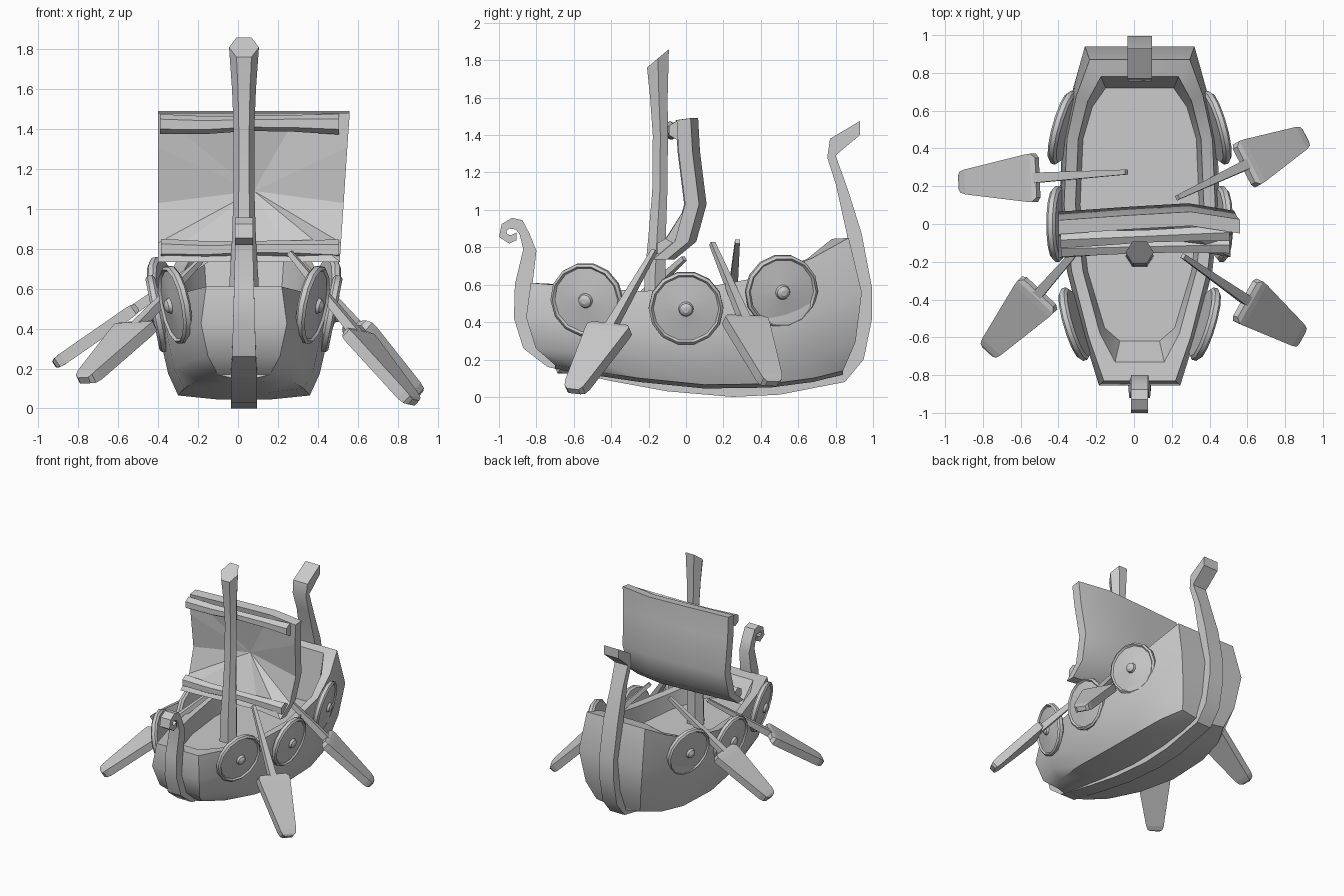
import bpy, bmesh, math
from mathutils import Vector

if "Cube" in bpy.data.objects:
    bpy.data.objects.remove(bpy.data.objects["Cube"])

CX = 0.03  # centre line of the ship


def make(name, verts, faces, smooth=None):
    me = bpy.data.meshes.new(name)
    me.from_pydata([tuple(v) for v in verts], [], faces)
    bm = bmesh.new()
    bm.from_mesh(me)
    bmesh.ops.recalc_face_normals(bm, faces=bm.faces)
    bm.to_mesh(me)
    bm.free()
    ob = bpy.data.objects.new(name, me)
    bpy.context.collection.objects.link(ob)
    if smooth:
        bpy.ops.object.select_all(action='DESELECT')
        bpy.context.view_layer.objects.active = ob
        ob.select_set(True)
        bpy.ops.object.shade_smooth_by_angle(angle=math.radians(smooth))
    return ob


def loft(name, rings, caps=True, smooth=None, extra=()):
    n = len(rings[0])
    verts = [v for r in rings for v in r]
    faces = [(k * n + i, k * n + (i + 1) % n, (k + 1) * n + (i + 1) % n, (k + 1) * n + i)
             for k in range(len(rings) - 1) for i in range(n)]
    if caps:
        last = (len(rings) - 1) * n
        faces += [tuple(range(n)), tuple(range(last, last + n))]
    return make(name, verts, faces + list(extra), smooth)


# hull: closed sections (outer skin, rim, inner wall, deck)
# y rim, y mid, y bottom, z rim, z bottom, half rim, half chine, y inner, y deck
stations = [(-.83, -.855, -.70, .61, .15, .19, .13, -.73, -.62),
            (-.60, -.60, -.55, .59, .125, .27, .23, -.58, -.55),
            (-.25, -.25, -.25, .565, .08, .36, .30, -.25, -.25),
            (.10, .10, .10, .585, .045, .40, .33, .10, .10),
            (.45, .45, .45, .65, .05, .385, .32, .45, .45),
            (.68, .69, .68, .745, .08, .335, .28, .65, .62),
            (.87, .94, .84, .85, .12, .265, .20, .78, .72)]
rings = []
for yr, ym, yb, zr, zb, wr, wc, yi, yd in stations:
    h = zr - zb
    half = [(wr - .085, yd, .44), (wr - .06, yi, zr - .005), (wr, yr, zr),
            (wr + .025, ym, zb + .6 * h), (wc + .05, (ym * 2 + yb) / 3, zb + .24 * h),
            (wc, yb, zb + .02), (wc * .4, yb, zb)]
    rings.append([(CX + x, y, z) for x, y, z in half] +
                 [(CX - x, y, z) for x, y, z in reversed(half)])
n = len(rings[0])
ends = [tuple(o + j for j in (i, i + 1, n - 2 - i, n - 1 - i))
        for o in (0, (len(rings) - 1) * n) for i in range(n // 2 - 1)]
loft("hull", rings, False, 35, ends)

# keel with curled bow stem and bent stern post: outer y z, inner y z, half width
keel = [(-.925, .87, -.905, .88, .045), (-.932, .866, -.905, .838, .045),
        (-.942, .865, -.945, .82, .045), (-.955, .87, -1, .855, .045),
        (-.96, .885, -.985, .925, .045), (-.945, .9, -.93, .957, .045),
        (-.91, .895, -.875, .945, .045), (-.89, .87, -.835, .87, .045),
        (-.87, .79, -.80, .78, .045), (-.915, .6, -.82, .61, .05),
        (-.92, .42, -.82, .42, .055), (-.87, .26, -.77, .30, .06),
        (-.74, .16, -.68, .22, .065), (-.4, .085, -.38, .15, .065),
        (-.1, .03, -.1, .12, .065), (.25, 0, .25, .1, .065),
        (.5, .012, .5, .1, .065), (.85, .08, .78, .18, .065),
        (.95, .2, .86, .27, .065), (.995, .42, .9, .42, .065),
        (.995, .58, .9, .6, .065), (.94, .87, .86, .87, .065),
        (.865, 1.11, .80, 1.14, .055), (.80, 1.29, .755, 1.28, .06),
        (.81, 1.30, .77, 1.38, .065), (.93, 1.40, .93, 1.475, .065)]
loft("keel", [[(CX - w, a, b), (CX + w, a, b), (CX + w, c, d), (CX - w, c, d)]
              for a, b, c, d, w in keel], smooth=30)


# six-sided mast with slanted top
def hexagon(r, s=1.0):
    return [(r * math.cos(math.pi * i / 3), s * r * math.sin(math.pi * i / 3)) for i in range(6)]


mast = [(.43, -.17, .075, 0), (.65, -.165, .072, 0), (.85, -.155, .06, 0), (1.1, -.14, .052, 0),
        (1.4, -.137, .052, 0), (1.6, -.145, .06, 0), (1.81, -.15, .075, .75)]
loft("mast", [[(CX + x, y0 + y * .9, z + y * t) for x, y in hexagon(r)]
              for z, y0, r, t in mast], smooth=35)


# yards
def yard(name, a, b):
    a, b = Vector(a), Vector(b)
    rr = []
    for t, r, dz in ((0, .05, 0), (.25, .045, -.005), (.5, .038, .004), (.75, .042, .004), (1, .052, 0)):
        c = a.lerp(b, t)
        rr.append([(c.x, c.y + u, c.z + v + dz) for v, u in hexagon(r)])
    loft(name, rr, smooth=35)


yard("upper_yard", (-.39, -.085, 1.425), (.505, -.045, 1.425))
yard("lower_yard", (-.385, -.13, .80), (.505, -.11, .795))

# sail: smooth back surface, faceted fan on the front
cols = [(-.4, -.4, -.045), (-.05, -.05, -.02), (.3, .28, 0), (.56, .51, -.04)]
rows = [(1.49, .065), (1.31, .075), (1.03, .11), (.83, .055), (.735, -.06)]
back, front = [], []
for j, (z, y) in enumerate(rows):
    for xt, xb, dy in cols:
        x = xt + (xb - xt) * (1.49 - z) / .755
        back.append((x, y + dy, z))
        front.append((x, y + dy - .075, z - (.01 if j == 0 else 0)))
C, R = len(cols), len(rows)
loop = ([i for i in range(C)] + [j * C + C - 1 for j in range(1, R)] +
        [(R - 1) * C + i for i in range(C - 2, -1, -1)] + [j * C for j in range(R - 2, 0, -1)])
faces = [(j * C + i, j * C + i + 1, (j + 1) * C + i + 1, (j + 1) * C + i)
         for j in range(R - 1) for i in range(C - 1)]
nb = len(faces)
used = back + [front[i] for i in loop] + [(.08, .045, 1.09)]
L, o = len(loop), len(back)
for k in range(L):
    m = (k + 1) % L
    faces += [(loop[k], loop[m], o + m, o + k), (o + k, o + m, o + L)]
sail = make("sail", used, faces)
for p in sail.data.polygons[:nb]:
    p.use_smooth = True

# round shields, mirrored across the centre line
prof = [(.03, -.025), (.185, -.025), (.2, -.012), (.2, .012), (.186, .024), (.175, .012),
        (.04, .028), (.034, .045), (.015, .056)]
S = 14
for pos, y, z, x, ny in (("front", -.53, .52, .345, -.3), ("middle", 0, .475, .435, 0),
                         ("rear", .51, .565, .405, .28)):
    for side, s in (("right", 1), ("left", -1)):
        nrm = Vector((s, ny, -.2)).normalized()
        u = Vector((0, 0, 1)).cross(nrm).normalized()
        v = nrm.cross(u)
        c = Vector((CX + s * x, y, z))
        loft(f"{pos}_{side}_shield",
             [[c + nrm * h + (u * math.cos(a) + v * math.sin(a)) * r
               for a in (2 * math.pi * i / S for i in range(S))] for r, h in prof], smooth=30)


# oars: tapered square shaft and a flat blade narrowing to the tip
def oar(name, handle, tip, across):
    a, b = Vector(handle), Vector(tip)
    d = (b - a).normalized()
    w = Vector(across)
    w = (w - d * w.dot(d)).normalized()
    t = d.cross(w)
    ln = (b - a).length
    for part, sects in (("shaft", [(0, .013, .013), (.3, .02, .02), (ln - .46, .028, .025)]),
                        ("blade", [(ln - .50, .105, .018), (ln - .475, .128, .028), (ln - .44, .125, .03),
                                   (ln - .05, .066, .03), (ln - .015, .055, .026), (ln, .035, .018)])):
        loft(f"{name}_{part}", [[a + d * s + w * (p * hw) + t * (q * ht)
                                 for p, q in ((-1, -1), (1, -1), (1, 1), (-1, 1))]
                                for s, hw, ht in sects])


oar("front_right_oar", (.26, -.17, .78), (.88, -.60, .03), (.11, .25, 0))
oar("rear_right_oar", (.23, .14, .82), (.90, .46, .07), (.12, -.22, 0))
oar("rear_left_oar", (-.04, .275, .83), (-.92, .22, .22), (.0, .24, 0))
oar("front_left_oar", (-.19, -.01, .74), (-.77, -.67, .14), (-.15, .155, 0))
